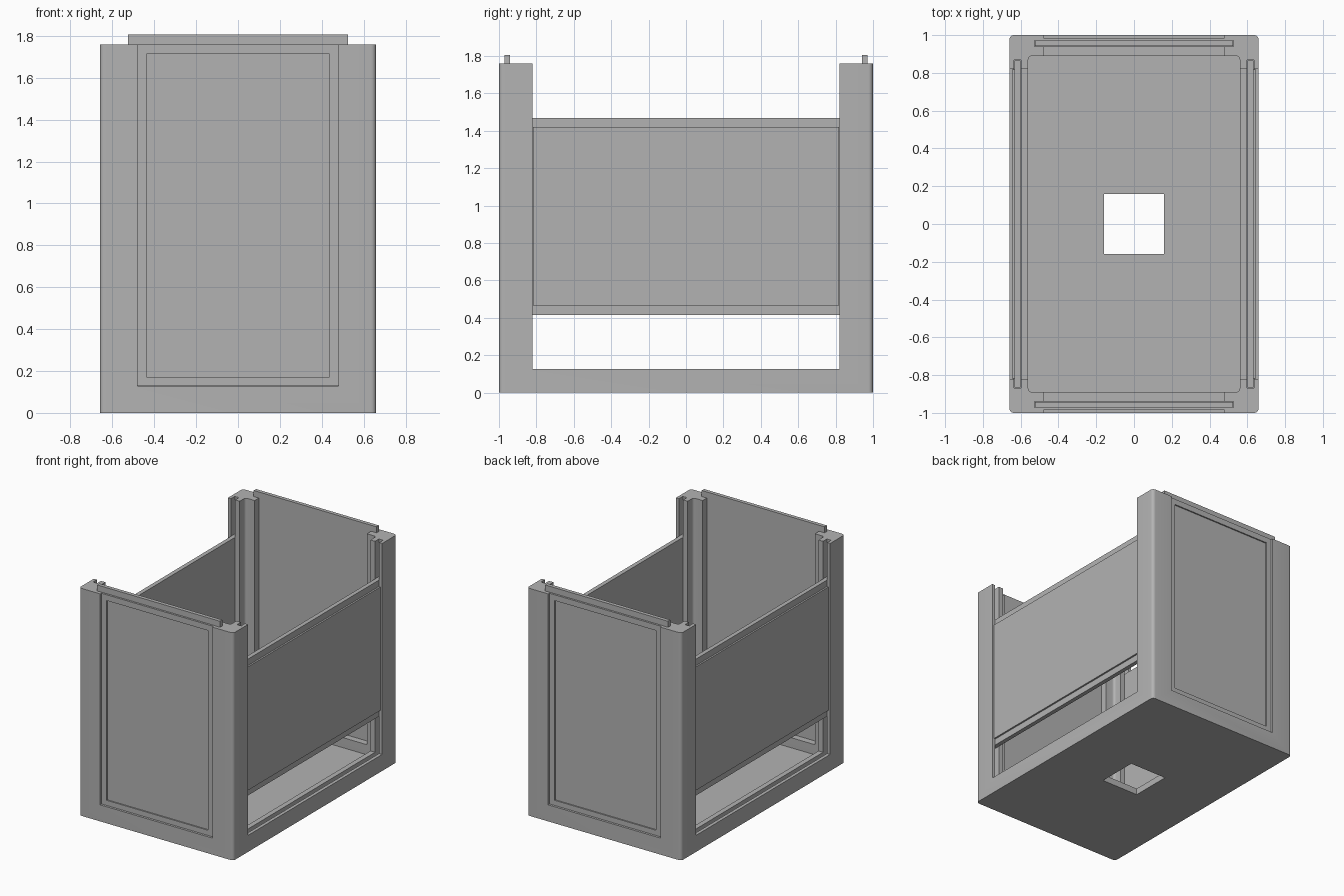
import bpy, bmesh

if "Cube" in bpy.data.objects:
    bpy.data.objects.remove(bpy.data.objects["Cube"])

grey = bpy.data.materials.new("plain_grey")
grey.diffuse_color = (0.45, 0.45, 0.45, 1)
grey.use_nodes = True
grey.node_tree.nodes["Principled BSDF"].inputs["Base Color"].default_value = grey.diffuse_color


def box(name, lo, hi, round_r=0.0):
    """Box from corner to corner, optionally with rounded vertical edges."""
    bm = bmesh.new()
    bmesh.ops.create_cube(bm, size=1)
    for v in bm.verts:
        v.co = [(lo[i] + hi[i]) / 2 + v.co[i] * (hi[i] - lo[i]) for i in range(3)]
    if round_r:
        edges = [e for e in bm.edges
                 if abs(e.verts[0].co.z - e.verts[1].co.z) > 1e-4]
        bmesh.ops.bevel(bm, geom=edges, offset=round_r, segments=6,
                        profile=0.5, affect='EDGES')
    bmesh.ops.recalc_face_normals(bm, faces=bm.faces)
    mesh = bpy.data.meshes.new(name)
    bm.to_mesh(mesh)
    bm.free()
    mesh.materials.append(grey)
    ob = bpy.data.objects.new(name, mesh)
    bpy.context.collection.objects.link(ob)
    return ob


def boolean(target, tool, mode='DIFFERENCE'):
    mod = target.modifiers.new("bool", 'BOOLEAN')
    mod.operation, mod.solver, mod.object = mode, 'EXACT', tool
    bpy.context.view_layer.objects.active = target
    bpy.ops.object.modifier_apply(modifier=mod.name)
    bpy.data.objects.remove(tool)


def cut(target, lo, hi, round_r=0.0):
    boolean(target, box("cutter", lo, hi, round_r))


# Case: rounded block hollowed out, leaving floor, sills and four corner posts
case = box("case", (-0.66, -1, 0), (0.66, 1, 1.76), 0.025)
cut(case, (-0.56, -0.89, 0.05), (0.56, 0.89, 2), 0.02)
cut(case, (-0.48, -1.2, 0.128), (0.48, 1.2, 2.1))      # front and back openings
cut(case, (-0.9, -0.82, 0.128), (0.9, 0.82, 2.2))      # side openings
cut(case, (-0.16, -0.16, -0.2), (0.16, 0.16, 0.3))     # hole in floor

# Slide grooves in posts and sills
for s in (-1, 1):
    y0, y1 = sorted((s * 0.941, s * 0.972))
    cut(case, (-0.527, y0, 0.08), (0.527, y1, 2.3))
    x0, x1 = sorted((s * 0.599, s * 0.634))
    cut(case, (x0, -0.867, 0.08), (x1, 0.867, 2.4))

# Front and back panels: tongue plus raised body with a shallow recess
for s, name in ((-1, "front_panel"), (1, "back_panel")):
    y0, y1 = sorted((s * 0.942, s * 0.971))
    panel = box(name, (-0.525, y0, 0.082), (0.525, y1, 1.806))
    y0, y1 = sorted((s * 0.95, s * 0.986))
    boolean(panel, box("body", (-0.479, y0, 0.13), (0.479, y1, 1.76)), 'UNION')
    y0, y1 = sorted((s * 0.976, s * 1.1))
    cut(panel, (-0.435, y0, 0.17), (0.435, y1, 1.715))

# Side panels, slid part way up: tongue plus raised body
for s, name in ((-1, "left_panel"), (1, "right_panel")):
    x0, x1 = sorted((s * 0.6, s * 0.633))
    panel = box(name, (x0, -0.865, 0.415), (x1, 0.865, 1.47))
    x0, x1 = sorted((s * 0.61, s * 0.646))
    boolean(panel, box("body", (x0, -0.819, 0.465), (x1, 0.819, 1.42)), 'UNION')

# Smooth the rounded corners only
bpy.ops.object.select_all(action='DESELECT')
case.select_set(True)
bpy.context.view_layer.objects.active = case
bpy.ops.object.shade_smooth_by_angle()
